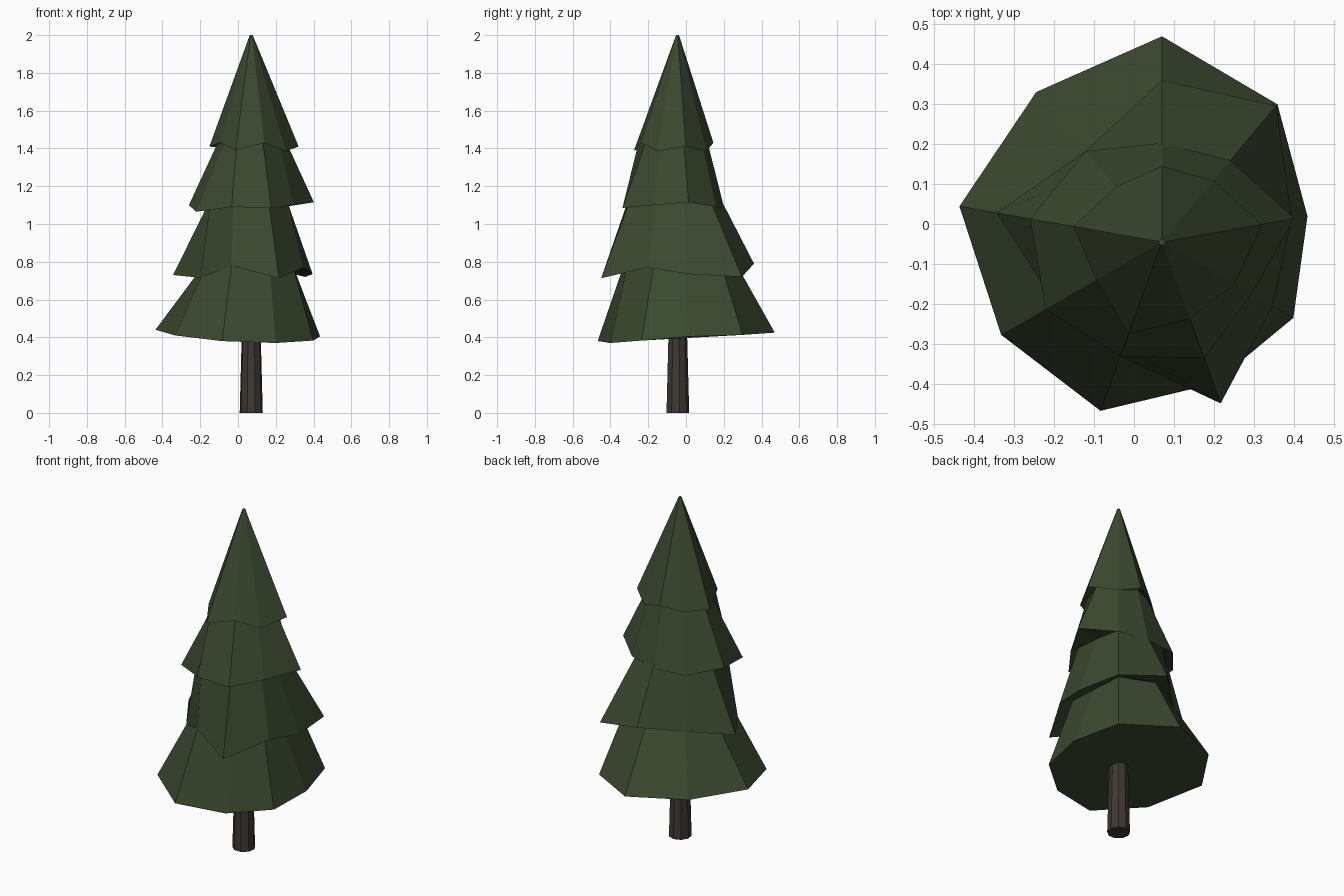
import bpy, bmesh
from math import cos, sin, radians

if "Cube" in bpy.data.objects:
    bpy.data.objects.remove(bpy.data.objects["Cube"])

CX, CY = 0.07, -0.045   # trunk axis
SIDES = 9


def material(name, rgb):
    m = bpy.data.materials.new(name)
    m.diffuse_color = (*rgb, 1)
    m.use_nodes = True
    m.node_tree.nodes["Principled BSDF"].inputs["Base Color"].default_value = m.diffuse_color
    return m


def ring(bm, radii, heights):
    """Nine-sided ring, first corner at the back, running clockwise from above."""
    if not isinstance(radii, list):
        radii = [radii] * SIDES
    if not isinstance(heights, list):
        heights = [heights] * SIDES
    out = []
    for i, (r, z) in enumerate(zip(radii, heights)):
        a = radians(90 - i * 360 / SIDES)
        out.append(bm.verts.new((CX + r * cos(a), CY + r * sin(a), z)))
    return out


def stack(name, rings, mat):
    """Closed flat-shaded solid bridged through a stack of rings."""
    bm = bmesh.new()
    loops = [ring(bm, r, z) for r, z in rings]
    for lo, hi in zip(loops, loops[1:]):
        for i in range(SIDES):
            j = (i + 1) % SIDES
            bm.faces.new((lo[i], lo[j], hi[j], hi[i]))
    bm.faces.new(loops[0])
    bm.faces.new(loops[-1])
    bmesh.ops.recalc_face_normals(bm, faces=bm.faces)
    me = bpy.data.meshes.new(name)
    bm.to_mesh(me)
    bm.free()
    me.materials.append(mat)
    ob = bpy.data.objects.new(name, me)
    bpy.context.collection.objects.link(ob)


# Trunk
stack("trunk", [(0.062, 0.0), (0.05, 0.45)], material("bark", (0.05, 0.04, 0.033)))

# Foliage: each tier is a ragged skirt ring followed by its narrower neck
stack("foliage", [
    # lowest tier
    ([.515, .45, .37, .38, .378, .45, .465, .515, .49],
     [.425, .413, .405, .383, .37, .38, .41, .44, .435]),
    ([.31, .30, .21, .25, .28, .30, .27, .25, .27], .79),
    # second tier
    ([.405, .445, .33, .32, .43, .305, .31, .42, .297],
     [.79, .72, .735, .77, .713, .78, .715, .73, .75]),
    ([.235, .23, .18, .22, .27, .28, .25, .225, .24], 1.12),
    # third tier
    ([.248, .267, .337, .26, .31, .305, .337, .335, .297],
     [1.08, 1.09, 1.115, 1.10, 1.085, 1.09, 1.065, 1.10, 1.08]),
    ([.16, .17, .19, .17, .18, .22, .16, .18, .155], 1.43),
    # top tier and tip
    ([.19, .20, .255, .21, .205, .245, .19, .225, .18],
     [1.43, 1.385, 1.41, 1.385, 1.43, 1.39, 1.43, 1.41, 1.40]),
    (.008, 2.0),
], material("needles", (0.045, 0.068, 0.03)))
